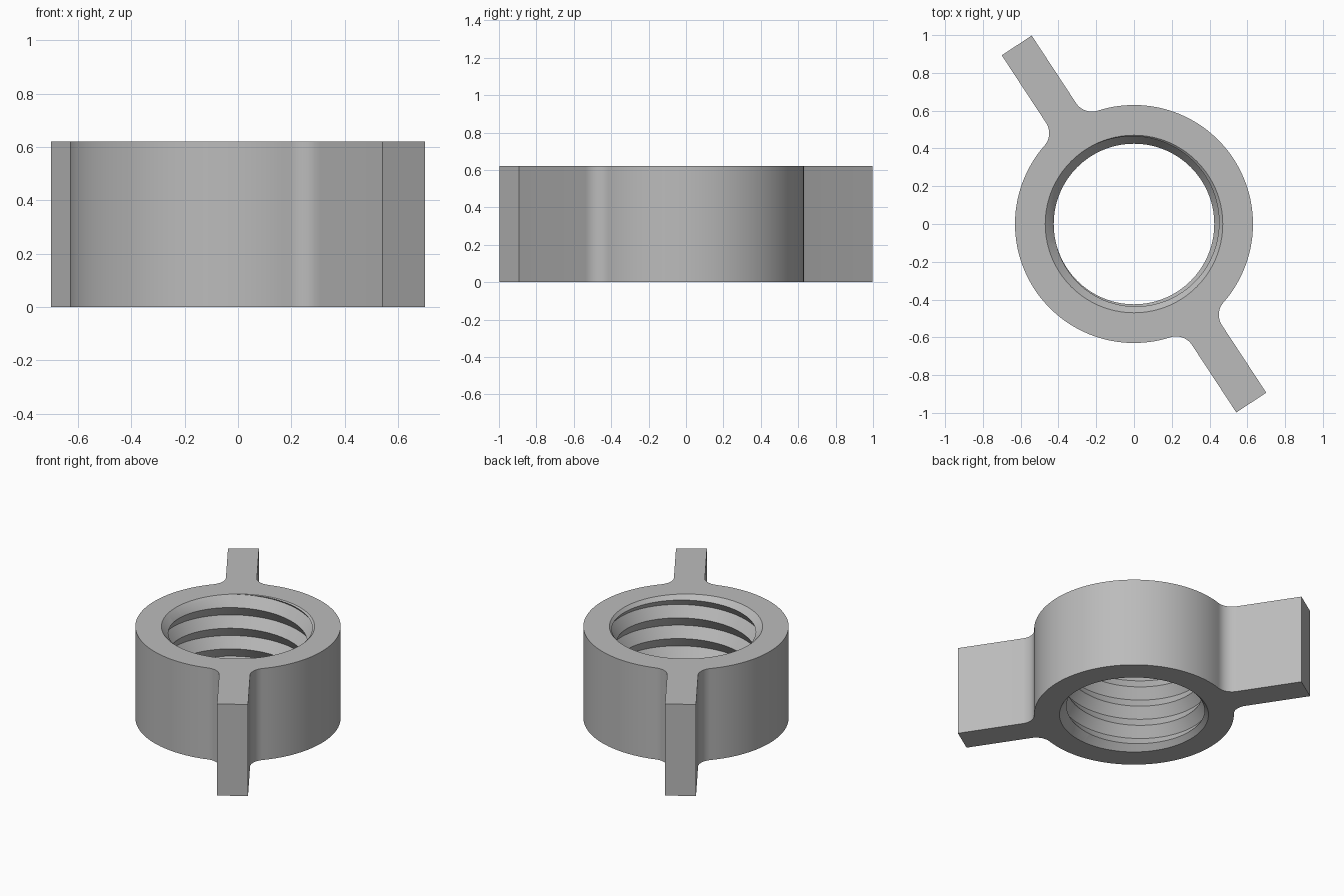
import bpy, bmesh, math
from math import sin, cos, pi, radians

cube = bpy.data.objects.get("Cube")
if cube:
    bpy.data.objects.remove(cube, do_unlink=True)

HEIGHT = 0.62
RING_R, FILLET_R = 0.63, 0.1
WING_REACH, WING_HALF = 1.131, 0.095
WING_ANGLE = radians(-56.7)
MINOR_R, MAJOR_R = 0.425, 0.47
PITCH, SEGS = 0.14, 120


def make_object(name, bm):
    bmesh.ops.recalc_face_normals(bm, faces=bm.faces)
    mesh = bpy.data.meshes.new(name)
    bm.to_mesh(mesh)
    bm.free()
    ob = bpy.data.objects.new(name, mesh)
    bpy.context.collection.objects.link(ob)
    return ob


def arc(cx, cy, r, a0, a1, n):
    return [(cx + r * cos(a0 + (a1 - a0) * i / n), cy + r * sin(a0 + (a1 - a0) * i / n))
            for i in range(n + 1)]


# Ring outline with two filleted wings
def winged_outline():
    lateral = WING_HALF + FILLET_R
    along = math.sqrt((RING_R + FILLET_R) ** 2 - lateral ** 2)
    meet = math.atan2(lateral, along)
    half = [(WING_REACH, -WING_HALF), (WING_REACH, WING_HALF)]
    half += arc(along, lateral, FILLET_R, -pi / 2, meet - pi, 12)
    half += arc(0, 0, RING_R, meet, pi - meet, 56)[1:-1]
    half += arc(-along, lateral, FILLET_R, -meet, -pi / 2, 12)
    pts = half + [(-x, -y) for x, y in half]
    c, s = cos(WING_ANGLE), sin(WING_ANGLE)
    return [(x * c - y * s, x * s + y * c) for x, y in pts]


def winged_body():
    bm = bmesh.new()
    base = bm.faces.new([bm.verts.new((x, y, 0)) for x, y in winged_outline()])
    top = bmesh.ops.extrude_face_region(bm, geom=[base])["geom"]
    bmesh.ops.translate(bm, vec=(0, 0, HEIGHT),
                        verts=[v for v in top if isinstance(v, bmesh.types.BMVert)])
    return make_object("winged_nut", bm)


# Helical cutter: one continuous V-shaped thread, right-handed
def thread_cutter():
    bm = bmesh.new()
    turns = 9
    start = 0.548 - PITCH * 125 / 360 - 6 * PITCH
    cols = []
    for i in range(SEGS):
        a = 2 * pi * i / SEGS
        col = []
        for j in range(2 * turns + 3):
            r = MAJOR_R if j % 2 else MINOR_R
            z = start + PITCH * (i / SEGS + j / 2)
            col.append(bm.verts.new((r * cos(a), r * sin(a), z)))
        cols.append(col)
    rows = 2 * turns
    # the last column joins the first one turn higher
    for i in range(SEGS):
        last = i == SEGS - 1
        nxt, step = (cols[0], 2) if last else (cols[i + 1], 0)
        for j in range(rows):
            a, b, c, d = cols[i][j], nxt[j + step], nxt[j + 1 + step], cols[i][j + 1]
            bm.faces.new((a, b, c))
            bm.faces.new((a, c, d))
    # close both ends with fans
    for row in (0, rows):
        loop = [c[row] for c in cols] + [cols[0][row + 2], cols[0][row + 1]]
        hub = bm.verts.new((0, 0, loop[0].co.z + PITCH / 2))
        for k, v in enumerate(loop):
            bm.faces.new((v, loop[(k + 1) % len(loop)], hub))
    bmesh.ops.delete(bm, geom=[v for v in bm.verts if not v.link_faces], context="VERTS")
    return make_object("thread_cutter", bm)


# Conical cutter for the lead-in at each mouth of the bore
def chamfer_cutter(name, z, side):
    bm = bmesh.new()
    deep, out = 0.07, 0.05
    rings = []
    for r, zz in ((MAJOR_R - deep, z - side * deep), (MAJOR_R + out, z + side * out)):
        rings.append([bm.verts.new((x, y, zz)) for x, y in arc(0, 0, r, 0, 2 * pi, SEGS)[:-1]])
    for k in range(SEGS):
        n = (k + 1) % SEGS
        bm.faces.new((rings[0][k], rings[0][n], rings[1][n], rings[1][k]))
    for ring in rings:
        bm.faces.new(ring)
    return make_object(name, bm)


nut = winged_body()
cutters = [thread_cutter(),
           chamfer_cutter("top_chamfer_cutter", HEIGHT, 1),
           chamfer_cutter("bottom_chamfer_cutter", 0, -1)]

bpy.ops.object.select_all(action="DESELECT")
nut.select_set(True)
bpy.context.view_layer.objects.active = nut
for cutter in cutters:
    mod = nut.modifiers.new("cut", "BOOLEAN")
    mod.operation, mod.solver, mod.object = "DIFFERENCE", "EXACT", cutter
    bpy.ops.object.modifier_apply(modifier=mod.name)
for cutter in cutters:
    bpy.data.objects.remove(cutter, do_unlink=True)

# Plain grey metal
grey = bpy.data.materials.new("plain_grey")
grey.use_nodes = True
grey.diffuse_color = (0.5, 0.5, 0.5, 1)
grey.node_tree.nodes["Principled BSDF"].inputs["Base Color"].default_value = (0.5, 0.5, 0.5, 1)
nut.data.materials.clear()
nut.data.materials.append(grey)
bpy.ops.object.shade_smooth_by_angle(angle=radians(15))
